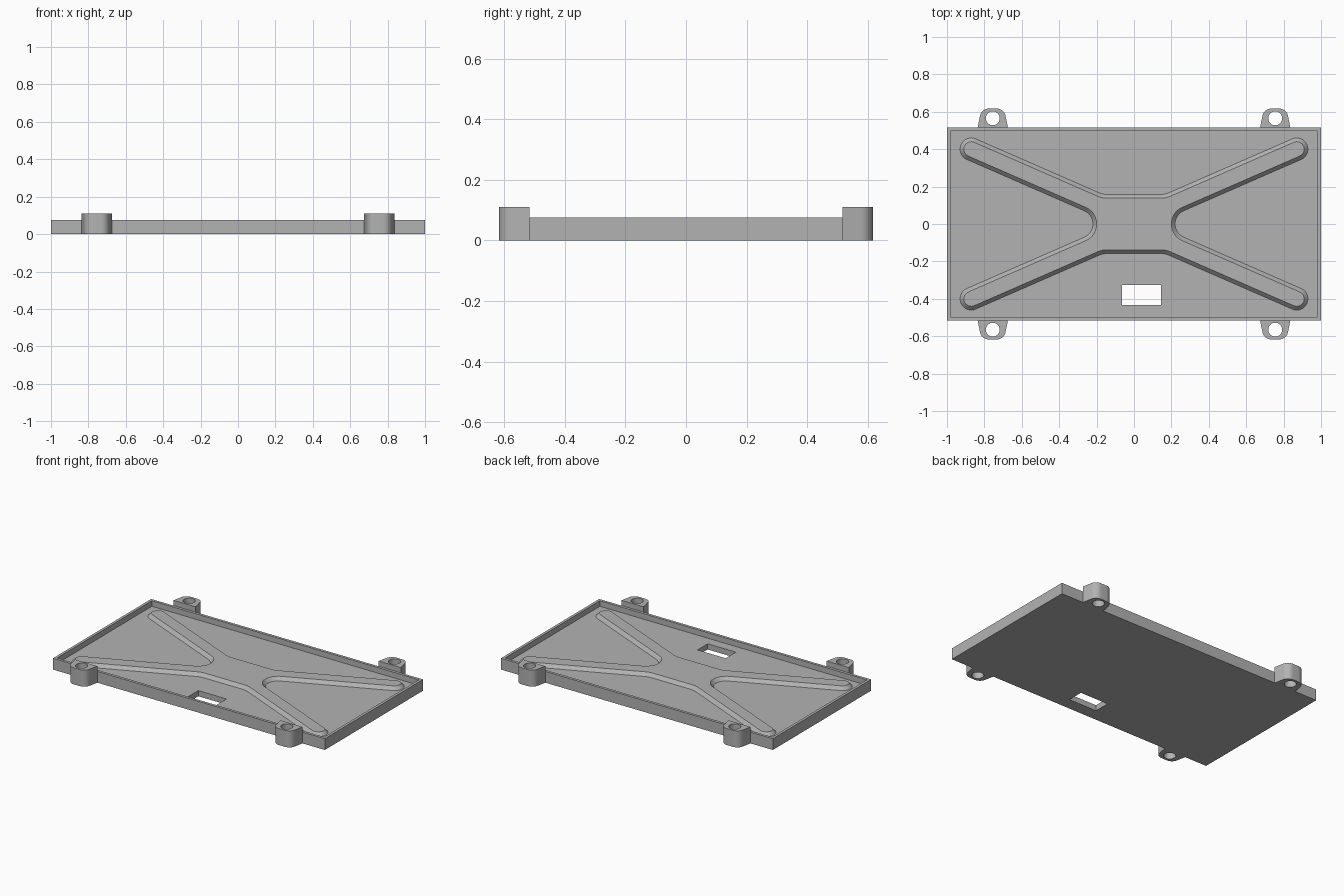
import bpy, bmesh, math
from mathutils import Vector

if "Cube" in bpy.data.objects:
    bpy.data.objects.remove(bpy.data.objects["Cube"])

L, W, H = 1.0, 0.516, 0.075      # tray half length, half width, rim height
RIM, FLOOR = 0.018, 0.038        # rim thickness, floor thickness
RIDGE_H, SLOPE = 0.022, 0.02     # rib height and width of its sloped edge

grey = bpy.data.materials.new("plain grey")
grey.diffuse_color = (0.45, 0.45, 0.45, 1)
grey.use_nodes = True
grey.node_tree.nodes["Principled BSDF"].inputs["Base Color"].default_value = grey.diffuse_color


def add_object(name, bm):
    bmesh.ops.recalc_face_normals(bm, faces=bm.faces)
    me = bpy.data.meshes.new(name)
    bm.to_mesh(me)
    bm.free()
    ob = bpy.data.objects.new(name, me)
    bpy.context.collection.objects.link(ob)
    me.materials.append(grey)
    return ob


def loft(name, rings):
    """Closed solid through rings of (outline, z)."""
    bm = bmesh.new()
    loops = [[bm.verts.new((x, y, z)) for x, y in pts] for pts, z in rings]
    n = len(loops[0])
    for a, b in zip(loops, loops[1:]):
        for i in range(n):
            j = (i + 1) % n
            bm.faces.new((a[i], a[j], b[j], b[i]))
    bm.faces.new(loops[0][::-1])
    bm.faces.new(loops[-1])
    return add_object(name, bm)


def arc(cx, cy, r, a0, a1, steps):
    return [(cx + r * math.cos(math.radians(a0 + (a1 - a0) * i / steps)),
             cy + r * math.sin(math.radians(a0 + (a1 - a0) * i / steps)))
            for i in range(steps + 1)]


def rect(x0, x1, y0, y1):
    return [(x0, y0), (x1, y0), (x1, y1), (x0, y1)]


def cut(ob, cutter):
    cutter.hide_render = True
    cutter.hide_set(True)
    m = ob.modifiers.new("cut", 'BOOLEAN')
    m.operation, m.solver, m.object = 'DIFFERENCE', 'EXACT', cutter


def smooth(ob):
    bpy.ops.object.select_all(action='DESELECT')
    ob.select_set(True)
    bpy.context.view_layer.objects.active = ob
    bpy.ops.object.shade_smooth_by_angle(angle=math.radians(30))


# Tray with raised rim and a rectangular window
outer = rect(-L, L, -W, W)
inner = rect(-L + RIM, L - RIM, -W + RIM, W - RIM)
tray = loft("tray", [(outer, 0), (outer, H), (inner, H), (inner, FLOOR)])
win = rect(-0.064, 0.144, -0.433, -0.326)
cut(tray, loft("window_cutter", [(win, -0.1), (win, 0.2)]))


# Cross-shaped stiffening rib with sloped edges
def cross_outline(d):
    ang = 23.6
    s, c, t = (f(math.radians(ang)) for f in (math.sin, math.cos, math.tan))
    cx, cy, r = 0.87, 0.40, 0.06 - d         # rounded arm end
    notch = 0.077 + d                        # rounded side notch
    nx = cx + r * s - (cy - r * c) / t + notch / s
    bend = 0.10 + d                          # soft bend at the middle
    y0 = 0.158 - d
    bx = cx - r * s - (cy + r * c - y0) / t - bend * math.tan(math.radians(ang / 2))
    q = arc(nx, 0, notch, 180, 90 + ang, 8)
    q += arc(cx, cy, r, ang - 90, ang + 90, 16)
    q += arc(bx, y0 + bend, bend, ang - 90, -90, 4)
    left = [(-x, y) for x, y in q[::-1]]
    top = q + left                           # right notch to left notch
    return top + [(x, -y) for x, y in top[-2:0:-1]]


rib = loft("cross_rib", [(cross_outline(0), FLOOR - 0.004), (cross_outline(0), FLOOR),
                         (cross_outline(SLOPE), FLOOR + RIDGE_H)])
smooth(rib)

# Mounting lugs: tapered rounded ears with screw holes
LX, LY, LH = 0.755, 0.565, 0.11
half = [(0.081, W)] + arc(0.022, 0.570, 0.047, 8, 90, 8)
ear = [(LX + x, y) for x, y in half] + [(LX - x, y) for x, y in half[::-1]]
lug = loft("mounting_lugs", [(ear, 0), (ear, LH)])
hole = arc(LX, LY, 0.037, 0, 348.75, 31)
cut(lug, loft("screw_hole_cutter", [(hole, -0.1), (hole, 0.2)]))
mirror = lug.modifiers.new("mirror", 'MIRROR')
mirror.use_axis = (True, True, False)
mirror.use_mirror_merge = False
smooth(lug)
